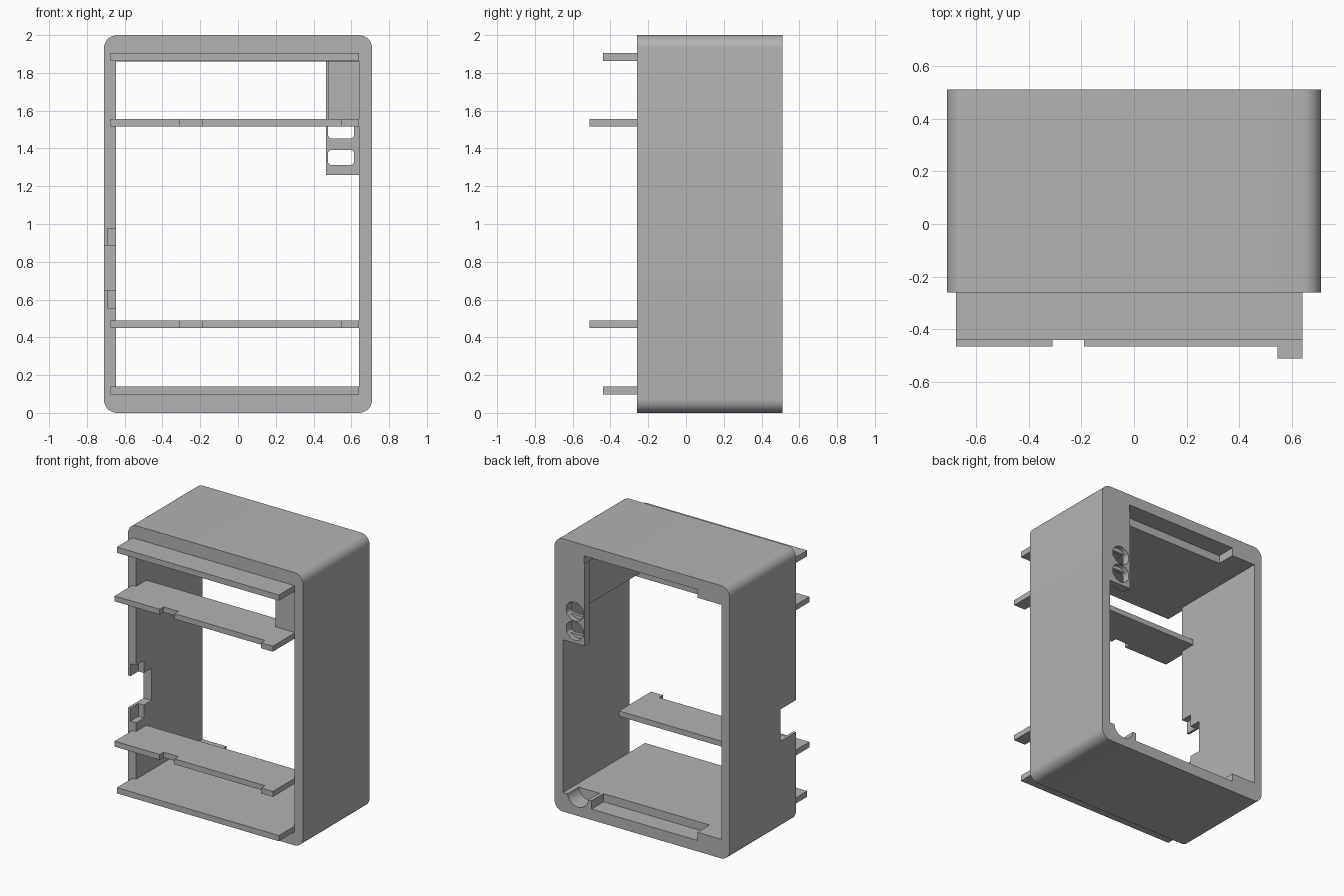
import bpy, bmesh, math

cube = bpy.data.objects.get("Cube")
if cube:
    bpy.data.objects.remove(cube, do_unlink=True)

grey = bpy.data.materials.new("plain_grey")
grey.use_nodes = True
colour = (0.45, 0.45, 0.45, 1)
grey.diffuse_color = colour
grey.node_tree.nodes["Principled BSDF"].inputs["Base Color"].default_value = colour


def finish(name, bm):
    bmesh.ops.recalc_face_normals(bm, faces=bm.faces)
    mesh = bpy.data.meshes.new(name)
    bm.to_mesh(mesh)
    bm.free()
    mesh.materials.append(grey)
    obj = bpy.data.objects.new(name, mesh)
    bpy.context.collection.objects.link(obj)
    return obj


def prism(name, outline, y0, y1):
    """Extrude an outline of (x, z) points along y."""
    bm = bmesh.new()
    face = bm.faces.new([bm.verts.new((x, y0, z)) for x, z in outline])
    out = bmesh.ops.extrude_face_region(bm, geom=[face])
    moved = [v for v in out["geom"] if isinstance(v, bmesh.types.BMVert)]
    bmesh.ops.translate(bm, verts=moved, vec=(0, y1 - y0, 0))
    return finish(name, bm)


def rounded(x0, x1, z0, z1, r, steps=8):
    pts = []
    corners = [(x1 - r, z1 - r), (x0 + r, z1 - r), (x0 + r, z0 + r), (x1 - r, z0 + r)]
    for q, (cx, cz) in enumerate(corners):
        for i in range(steps + 1):
            a = (q + i / steps) * math.pi / 2
            pts.append((cx + r * math.cos(a), cz + r * math.sin(a)))
    return pts


def circle(cx, cz, r, n=32):
    return [(cx + r * math.cos(2 * math.pi * i / n), cz + r * math.sin(2 * math.pi * i / n))
            for i in range(n)]


def box(name, x0, x1, y0, y1, z0, z1):
    return prism(name, [(x0, z0), (x1, z0), (x1, z1), (x0, z1)], y0, y1)


def cut(obj, cutters):
    """Subtract each cutter, then remove it."""
    for c in cutters:
        mod = obj.modifiers.new("cut", "BOOLEAN")
        mod.operation = "DIFFERENCE"
        mod.solver = "EXACT"
        mod.object = c
        bpy.context.view_layer.objects.active = obj
        bpy.ops.object.modifier_apply(modifier=mod.name)
        bpy.data.objects.remove(c, do_unlink=True)


def smooth(obj):
    bpy.ops.object.select_all(action="DESELECT")
    obj.select_set(True)
    bpy.context.view_layer.objects.active = obj
    bpy.ops.object.shade_smooth_by_angle(angle=math.radians(30))


FRONT, BACK = -0.26, 0.51
LEFT, RIGHT = -0.645, 0.64
FLOOR, CEILING = 0.14, 1.86

# Rounded outer shell with the through opening
shell = prism("outer_shell", rounded(-0.71, 0.71, 0, 2, 0.07), FRONT, BACK)
cut(shell, [
    box("opening", LEFT, RIGHT, -1, 1, FLOOR, CEILING),
    # long pockets in the back rim, bottom and top
    box("bottom_pocket", -0.45, 0.41, 0.37, 1, 0.08, 0.3),
    box("top_pocket", -0.45, 0.47, 0.37, 1, 1.7, 1.92),
    # round cable groove in the bottom rim
    prism("cable_groove", circle(0.52, FLOOR + 0.01, 0.085), 0.38, 1),
    # stepped notch in the side wall
    box("side_notch", -1, -0.6, -1, -0.08, 0.65, 0.885),
    box("side_recess", -0.69, -0.6, -1, -0.17, 0.555, 0.975),
])
smooth(shell)

# Socket plate at the back with two round recesses and slots
plate = box("socket_plate", 0.465, RIGHT + 0.01, 0.45, BACK, 1.26, CEILING + 0.005)
for z in (1.352, 1.493):
    cut(plate, [
        prism("socket_recess", circle(0.545, z, 0.069), 0.475, 1),
        prism("socket_slot", rounded(0.476, 0.614, z - 0.04, z + 0.04, 0.02), 0, 1),
    ])
smooth(plate)

# Closed duct running forward from the plate
box("corner_duct", 0.478, RIGHT + 0.01, -0.25, 0.46, 1.54, CEILING + 0.005)

# Outer shelves, flush with floor and ceiling
for name, z in (("bottom_shelf", 0.098), ("top_shelf", 1.862)):
    box(name, -0.675, RIGHT, -0.44, FRONT + 0.01, z, z + 0.042)

# Inner shelves with a front tab and a small notch
for name, z in (("lower_inner_shelf", 0.45), ("upper_inner_shelf", 1.515)):
    shelf = box(name, -0.675, RIGHT, -0.465, -0.14, z, z + 0.04)
    cut(shelf, [box("notch", -0.31, -0.19, -0.6, -0.42, z - 0.1, z + 0.1)])
    box(name + "_tab", 0.545, RIGHT, -0.51, -0.465, z, z + 0.04)
